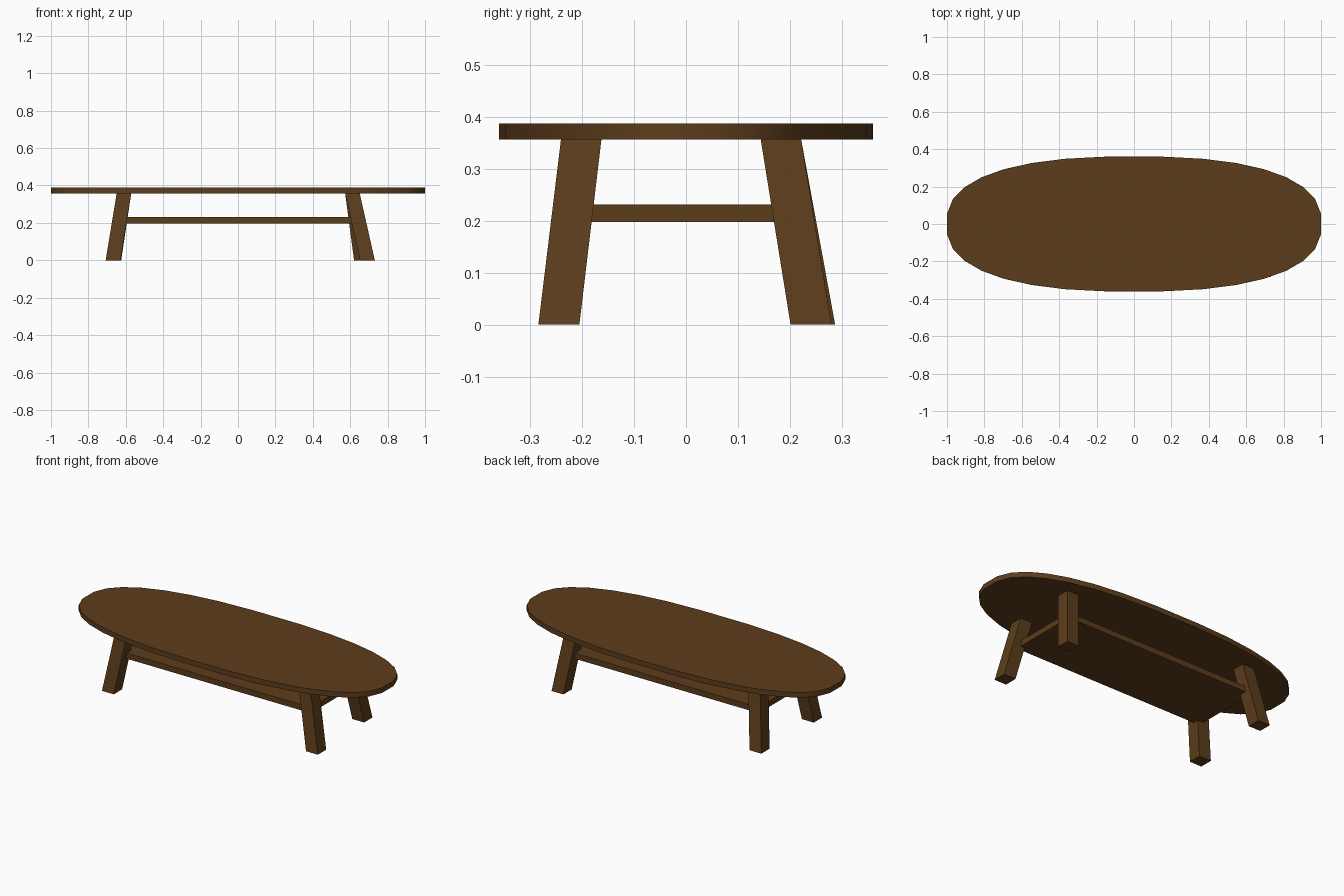
import bpy, bmesh, math
from mathutils import Vector

if "Cube" in bpy.data.objects:
    bpy.data.objects.remove(bpy.data.objects["Cube"])

wood = bpy.data.materials.new("dark_wood")
wood.diffuse_color = (0.107, 0.046, 0.011, 1)
wood.use_nodes = True
wood.node_tree.nodes["Principled BSDF"].inputs["Base Color"].default_value = wood.diffuse_color


def loft(name, bottom, top):
    """Solid between two matching rings of points."""
    bm = bmesh.new()
    a = [bm.verts.new(p) for p in bottom]
    b = [bm.verts.new(p) for p in top]
    n = len(a)
    bm.faces.new(a[::-1])
    bm.faces.new(b)
    for i in range(n):
        j = (i + 1) % n
        bm.faces.new((a[i], a[j], b[j], b[i]))
    bmesh.ops.recalc_face_normals(bm, faces=bm.faces)
    mesh = bpy.data.meshes.new(name)
    bm.to_mesh(mesh)
    bm.free()
    mesh.materials.append(wood)
    ob = bpy.data.objects.new(name, mesh)
    bpy.context.collection.objects.link(ob)
    return ob


def square(c, half):
    return [(c[0] + sx * half, c[1] + sy * half, c[2])
            for sx, sy in ((-1, -1), (1, -1), (1, 1), (-1, 1))]


# Tabletop: superellipse slab with a flat facet on each end and side
def outline(z, n=32, power=0.81):
    peak = math.cos(math.pi / n) ** power
    pts = []
    for i in range(n):
        t = 2 * math.pi * (i + 0.5) / n
        c, s = math.cos(t), math.sin(t)
        pts.append((math.copysign(abs(c) ** power, c) / peak,
                    0.36 * math.copysign(abs(s) ** power, s) / peak, z))
    return pts


Z_TOP, Z_UNDER = 0.388, 0.357
top = loft("tabletop", outline(Z_UNDER), outline(Z_TOP))
bpy.context.view_layer.objects.active = top
top.select_set(True)
bpy.ops.object.shade_smooth_by_angle(angle=math.radians(30))

# Splayed legs: each leans outward by a slightly different amount
legs = {  # name: (foot x, foot y, head x, head y)
    "front_right_leg": (0.692, -0.245, 0.612, -0.202),
    "back_right_leg": (0.660, 0.241, 0.612, 0.183),
    "front_left_leg": (-0.668, -0.245, -0.610, -0.202),
    "back_left_leg": (-0.664, 0.248, -0.610, 0.183),
}
for name, (fx, fy, hx, hy) in legs.items():
    loft(name, square((fx, fy, 0), 0.0395), square((hx, hy, Z_UNDER), 0.039))

# Lower shelf let into the legs
SX, SY = 0.635, 0.215
rect = [(-SX, -SY), (SX, -SY), (SX, SY), (-SX, SY)]
loft("shelf", [(x, y, 0.198) for x, y in rect], [(x, y, 0.232) for x, y in rect])
